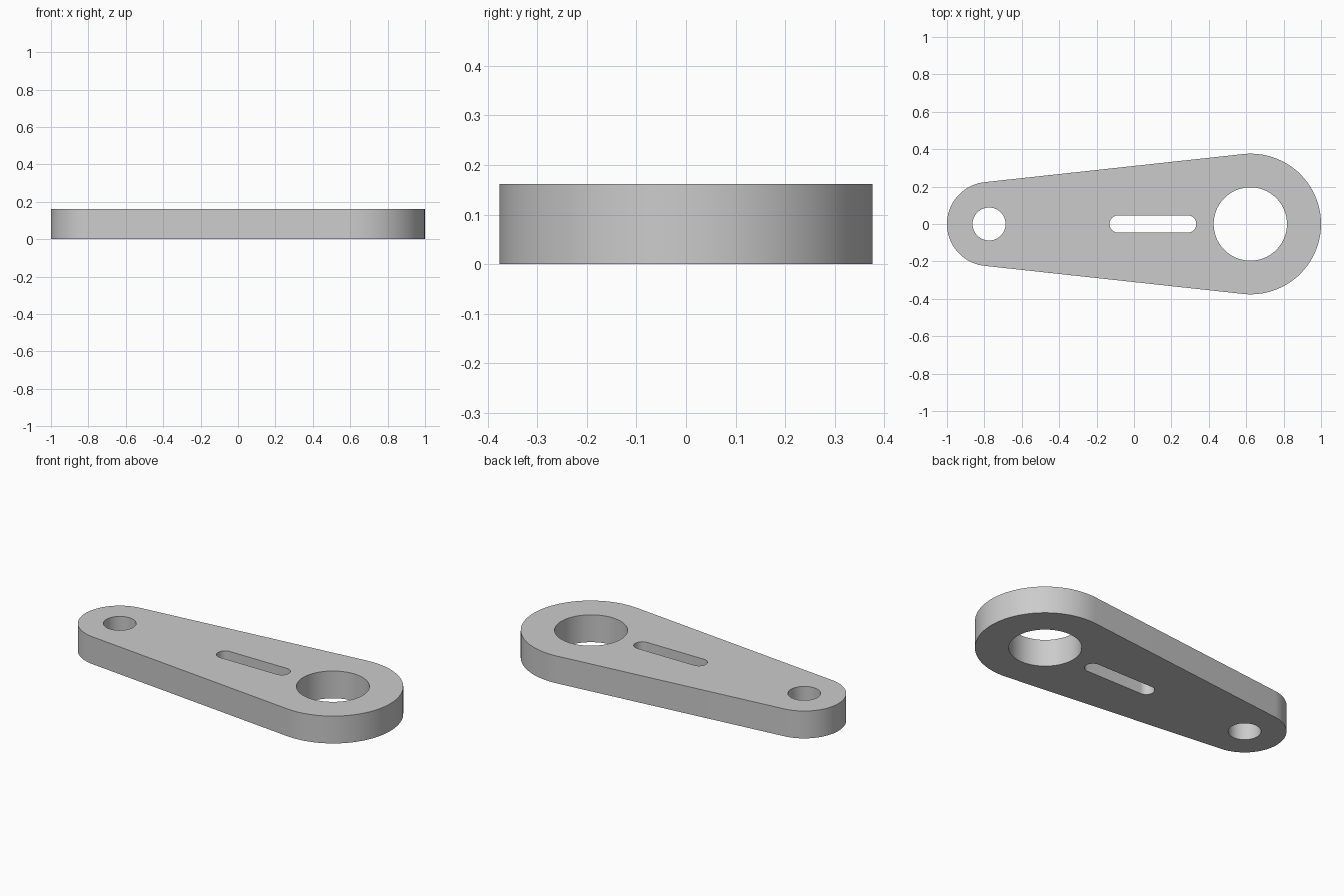
import bpy, bmesh, math

if "Cube" in bpy.data.objects:
    bpy.data.objects.remove(bpy.data.objects["Cube"])

THICK = 0.162
SMALL = (-0.775, 0.225)   # centre x, outer radius of the small end
LARGE = (0.624, 0.376)    # centre x, outer radius of the large end


def arc(cx, r, a0, a1, n):
    """Points on an arc, both ends included."""
    return [(cx + r * math.cos(a0 + (a1 - a0) * i / n),
             r * math.sin(a0 + (a1 - a0) * i / n)) for i in range(n + 1)]


def capsule(x0, r0, x1, r1, n=48):
    """Two round ends joined by their tangent lines."""
    t = math.acos((r0 - r1) / (x1 - x0))
    return arc(x1, r1, -t, t, n) + arc(x0, r0, t, 2 * math.pi - t, n)


def circle(cx, r, n=96):
    return arc(cx, r, 0, 2 * math.pi, n)[:-1]


# Plate profile: outline, two bores and a slot
loops = [
    capsule(*SMALL, *LARGE),
    circle(-0.775, 0.088),
    circle(0.622, 0.196),
    capsule(-0.085, 0.046, 0.287, 0.046, 24),
]
profile = bpy.data.curves.new("lever_profile", 'CURVE')
profile.dimensions = '2D'
profile.fill_mode = 'BOTH'
profile.extrude = THICK / 2
for pts in loops:
    spline = profile.splines.new('POLY')
    spline.points.add(len(pts) - 1)
    for p, (x, y) in zip(spline.points, pts):
        p.co = (x, y, 0, 1)
    spline.use_cyclic_u = True

# Turn the extruded profile into a welded mesh
helper = bpy.data.objects.new("lever_profile", profile)
bpy.context.collection.objects.link(helper)
bpy.context.view_layer.update()
mesh = bpy.data.meshes.new_from_object(
    helper.evaluated_get(bpy.context.evaluated_depsgraph_get()))
bpy.data.objects.remove(helper)

bm = bmesh.new()
bm.from_mesh(mesh)
bmesh.ops.remove_doubles(bm, verts=bm.verts, dist=1e-5)
bmesh.ops.translate(bm, verts=bm.verts, vec=(0, 0, THICK / 2))
bmesh.ops.recalc_face_normals(bm, faces=bm.faces)
bm.to_mesh(mesh)
bm.free()

# Lever plate
plate = bpy.data.objects.new("lever_plate", mesh)
bpy.context.collection.objects.link(plate)
grey = bpy.data.materials.new("grey metal")
grey.diffuse_color = (0.6, 0.6, 0.6, 1)
grey.use_nodes = True
grey.node_tree.nodes["Principled BSDF"].inputs["Base Color"].default_value = grey.diffuse_color
mesh.materials.clear()
mesh.materials.append(grey)
bpy.context.view_layer.objects.active = plate
plate.select_set(True)
bpy.ops.object.shade_smooth_by_angle(angle=math.radians(30))
